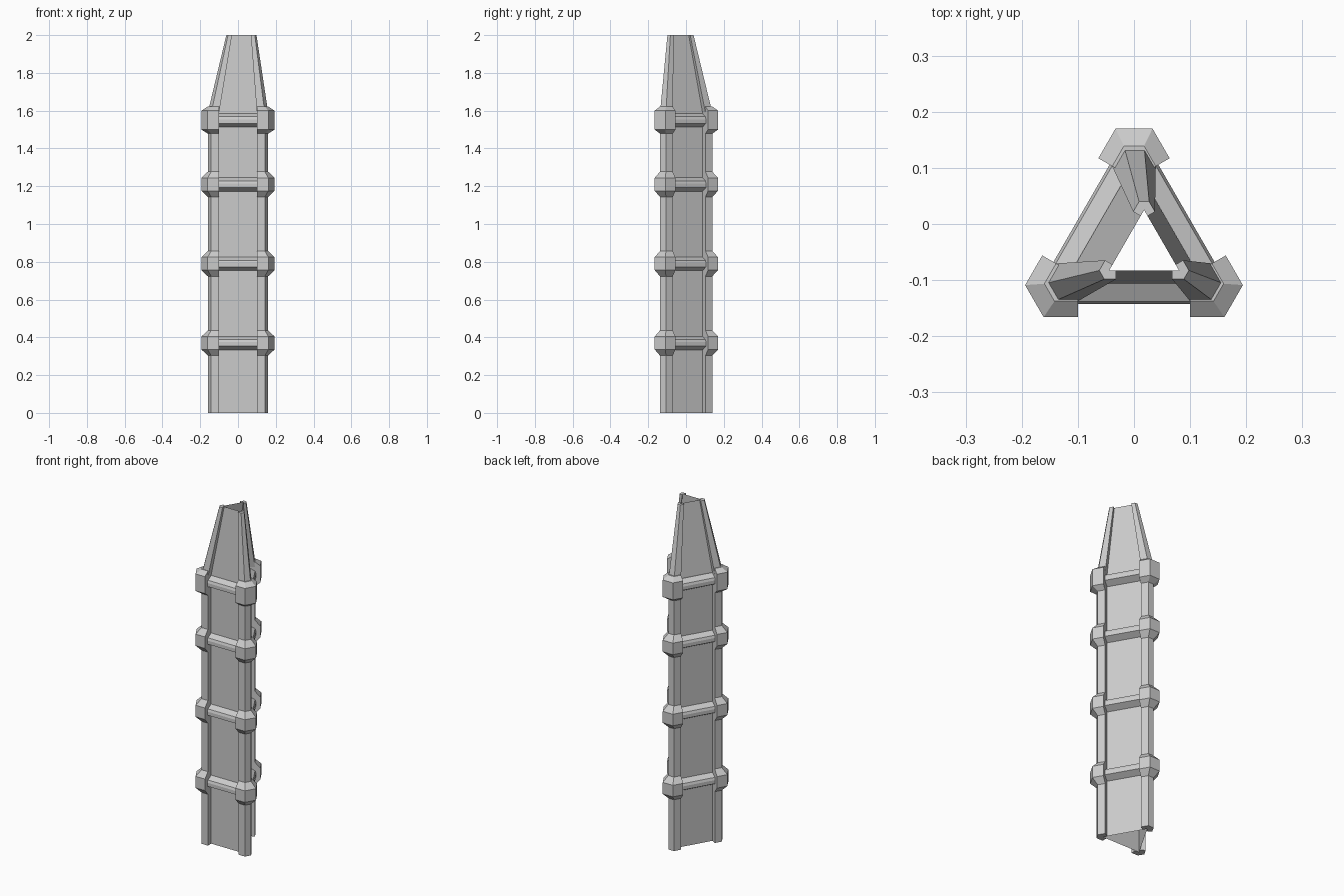
import bpy, bmesh
from math import radians, sin, cos
from mathutils import Vector, Matrix

if "Cube" in bpy.data.objects:
    bpy.data.objects.remove(bpy.data.objects["Cube"])

C = Vector((0, -0.035, 0))        # axis of the triangular shaft
TIP = Vector((0.018, -0.047, 0))  # axis at the leaning tip
TIP_SCALE = 0.5
WALL = 0.072                      # distance from axis to wall panel
HALF = 0.10                       # half width of the wall panel
N = Vector((cos(radians(30)), sin(radians(30))))
T = Vector((-N.y, N.x))


def chevron(w, r, t=HALF):
    """Corner section: flat nose, two flanges, notched inside."""
    a = N.x * w + N.y * r
    right = [Vector((w, r)), N * a + T * t, N * WALL + T * t]
    left = [Vector((-p.x, p.y)) for p in reversed(right)]
    return right + [Vector((0, 2 * WALL))] + left


def ring(section, z, k, centre=C, scale=1.0):
    rot = Matrix.Rotation(radians(120 * k), 3, 'Z')
    return [rot @ Vector((p.x, p.y, 0)) * scale + centre + Vector((0, 0, z))
            for p in section]


def loft(name, rings, closed=True, caps=True):
    bm = bmesh.new()
    rows = [[bm.verts.new(p) for p in r] for r in rings]
    n = len(rows[0])
    for a, b in zip(rows, rows[1:]):
        for i in range(n if closed else n - 1):
            j = (i + 1) % n
            bm.faces.new((a[i], a[j], b[j], b[i]))
    if caps:
        bm.faces.new(rows[0])
        bm.faces.new(rows[-1])
    bmesh.ops.recalc_face_normals(bm, faces=bm.faces)
    if not closed:
        # open sheets: point normals away from the axis
        for f in bm.faces:
            c = f.calc_center_median() - C
            if f.normal.x * c.x + f.normal.y * c.y < 0:
                f.normal_flip()
    me = bpy.data.meshes.new(name)
    bm.to_mesh(me)
    bm.free()
    ob = bpy.data.objects.new(name, me)
    bpy.context.collection.objects.link(ob)


post = chevron(0.018, 0.174)
collar = chevron(0.033, 0.205)
panel = [N * WALL + T * HALF, N * WALL - T * HALF]
levels = [(0.37, 0.034, 0.067), (0.79, 0.034, 0.067),
          (1.21, 0.034, 0.067), (1.55, 0.050, 0.072)]
# band cross-section: distance from axis, height
band = [(WALL, -0.037), (0.108, -0.017), (0.108, 0.004), (0.103, 0.018), (WALL, 0.035)]

for k in range(3):
    # corner posts and wall panels, tapering to the leaning tip
    for name, sec, solid in (("corner_post", post, True), ("wall_panel", panel, False)):
        loft(name, [ring(sec, 0, k), ring(sec, 1.59, k),
                    ring(sec, 2.0, k, TIP, TIP_SCALE)], solid, solid)
    for z, block, full in levels:
        # bevelled collars around the posts
        loft("collar", [ring(post, z - full, k), ring(collar, z - block, k),
                        ring(collar, z + block, k), ring(post, z + full, k)])
        # raised bands across the panels
        loft("band", [ring([N * d + T * HALF, N * d - T * HALF], z + h, k)
                      for d, h in band], False, False)
